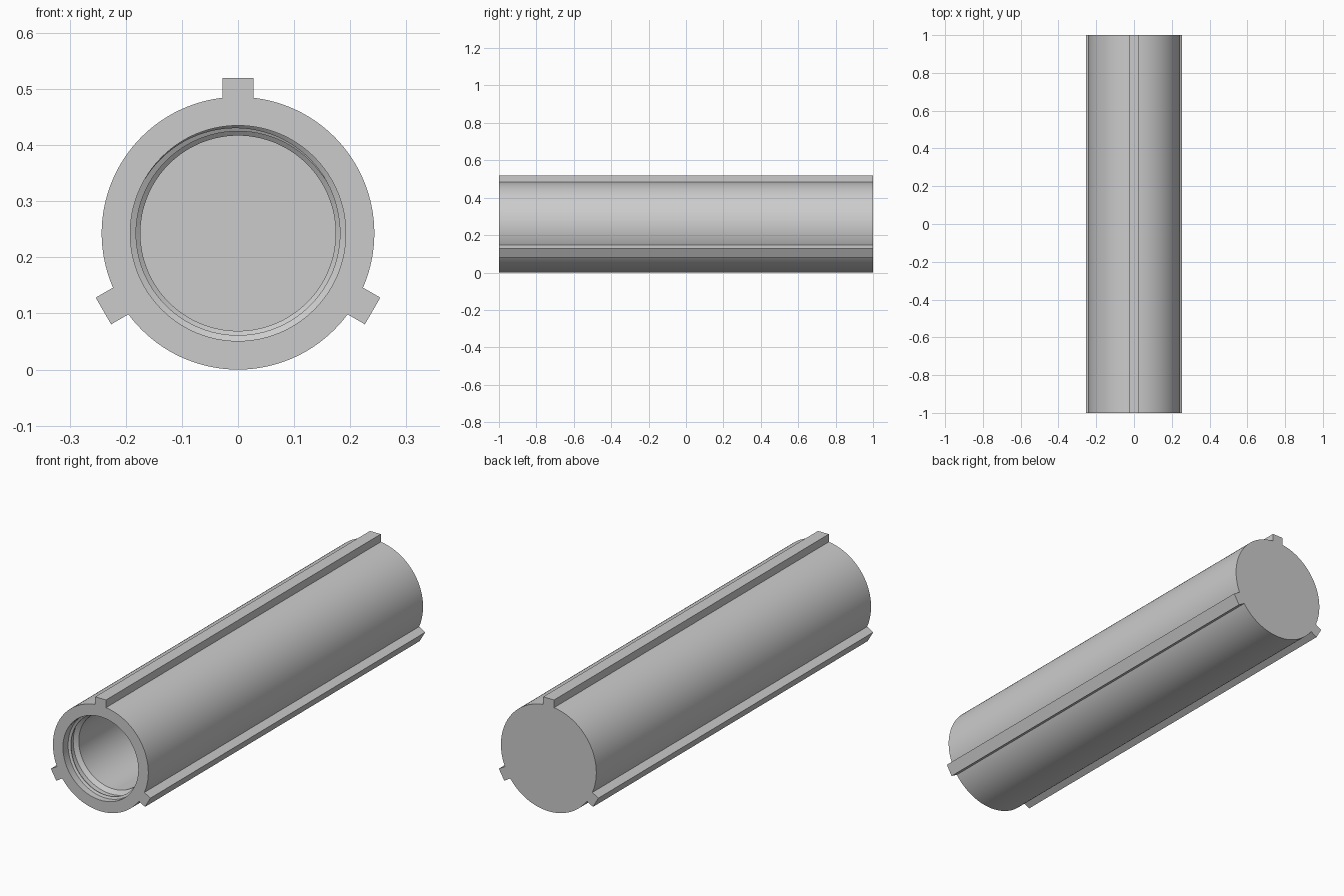
import bpy
import bmesh
from math import sin, cos, pi, radians
from mathutils import Matrix, Vector

cube = bpy.data.objects.get("Cube")
if cube:
    bpy.data.objects.remove(cube, do_unlink=True)

R_OUT, R_BORE, R_SOCKET, R_RIB = 0.243, 0.174, 0.192, 0.277
FRONT, BACK, FLOOR = -1.0, 1.0, 0.95
RIB_HALF = 0.0275
AXIS_Z = R_OUT

grey = bpy.data.materials.new("plain grey")
grey.use_nodes = True
colour = (0.6, 0.6, 0.6, 1)
grey.diffuse_color = colour
grey.node_tree.nodes["Principled BSDF"].inputs["Base Color"].default_value = colour


def finish(name, bm):
    """Turn a bmesh built around the y axis into a shaded object."""
    bmesh.ops.remove_doubles(bm, verts=bm.verts, dist=1e-5)
    bmesh.ops.recalc_face_normals(bm, faces=bm.faces)
    mesh = bpy.data.meshes.new(name)
    bm.to_mesh(mesh)
    bm.free()
    mesh.materials.append(grey)
    obj = bpy.data.objects.new(name, mesh)
    obj.location.z = AXIS_Z
    bpy.context.collection.objects.link(obj)
    bpy.ops.object.select_all(action="DESELECT")
    obj.select_set(True)
    bpy.context.view_layer.objects.active = obj
    bpy.ops.object.shade_smooth_by_angle(angle=radians(30))
    return obj


# Tube: closed at the back, with a wider socket and a sloped shoulder in front
profile = [(0, BACK), (R_OUT, BACK), (R_OUT, FRONT), (R_SOCKET, FRONT),
           (R_SOCKET, FRONT + 0.075), (R_BORE, FRONT + 0.09),
           (R_BORE, FLOOR), (0, FLOOR)]
bm = bmesh.new()
verts = [bm.verts.new((r, y, 0)) for r, y in profile]
edges = [bm.edges.new(pair) for pair in zip(verts, verts[1:])]
bmesh.ops.spin(bm, geom=verts + edges, cent=(0, 0, 0), axis=(0, 1, 0),
               angle=2 * pi, steps=128)
finish("tube_body", bm)

# Screw thread: a tapering helical ridge inside the socket
TURNS, STEPS, PITCH, HEIGHT = 1.5, 144, 0.034, 0.01
bm = bmesh.new()
rings = []
for i in range(STEPS + 1):
    t = i / STEPS
    a = radians(150) - t * TURNS * 2 * pi
    y = FRONT + 0.014 + t * TURNS * PITCH
    h = HEIGHT * min(1, t * 4, (1 - t) * 8) + 0.0003
    section = [(R_SOCKET + 0.001, -0.008), (R_SOCKET - h, -0.002),
               (R_SOCKET - h, 0.002), (R_SOCKET + 0.001, 0.008)]
    rings.append([bm.verts.new((r * cos(a), y + dy, r * sin(a)))
                  for r, dy in section])
for a, b in zip(rings, rings[1:]):
    for k in range(4):
        n = (k + 1) % 4
        bm.faces.new((a[k], a[n], b[n], b[k]))
bm.faces.new(rings[0])
bm.faces.new(rings[-1])
finish("screw_thread", bm)

# Three full-length ribs spaced evenly round the tube
for name, angle in (("top_rib", 0), ("left_rib", 120), ("right_rib", 240)):
    bottom = R_OUT - 0.002
    bm = bmesh.new()
    bmesh.ops.create_cube(bm, size=1)
    bmesh.ops.scale(bm, verts=bm.verts,
                    vec=(2 * RIB_HALF, BACK - FRONT, R_RIB - bottom))
    bmesh.ops.translate(bm, verts=bm.verts,
                        vec=Vector((0, 0, (R_RIB + bottom) / 2)))
    bmesh.ops.rotate(bm, verts=bm.verts, cent=(0, 0, 0),
                     matrix=Matrix.Rotation(radians(angle), 3, "Y"))
    finish(name, bm)
